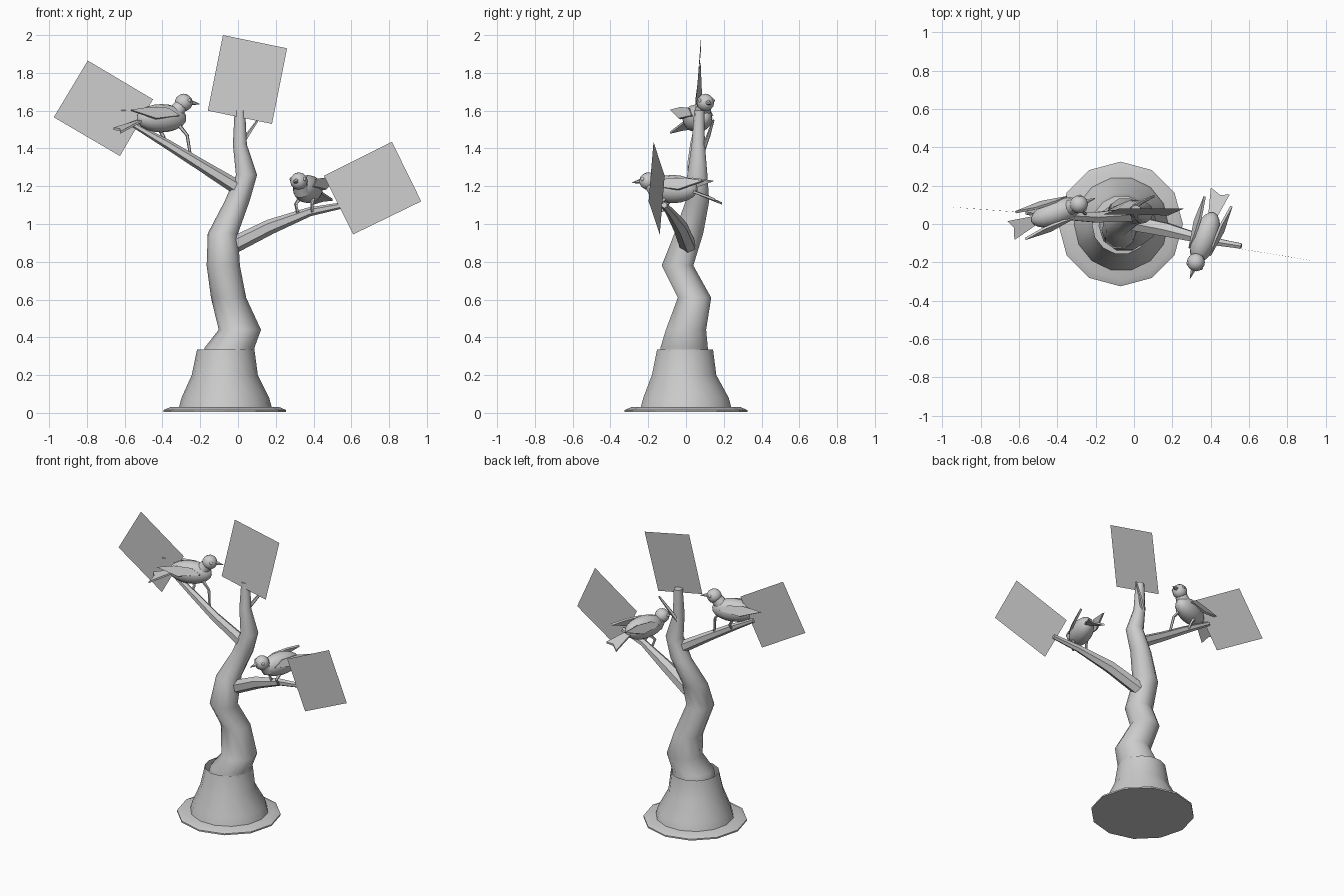
import bpy, math
from mathutils import Vector, Matrix

if "Cube" in bpy.data.objects:
    bpy.data.objects.remove(bpy.data.objects["Cube"])

grey = bpy.data.materials.new("stone grey")
grey.diffuse_color = (0.6, 0.6, 0.6, 1)
grey.use_nodes = True
grey.node_tree.nodes["Principled BSDF"].inputs["Base Color"].default_value = grey.diffuse_color


def add(name, verts, faces, matrix=None, angle=50):
    me = bpy.data.meshes.new(name)
    me.from_pydata([tuple(v) for v in verts], [], faces)
    me.materials.append(grey)
    ob = bpy.data.objects.new(name, me)
    bpy.context.collection.objects.link(ob)
    if matrix:
        me.transform(matrix)
    bpy.ops.object.select_all(action='DESELECT')
    ob.select_set(True)
    bpy.context.view_layer.objects.active = ob
    bpy.ops.object.shade_smooth_by_angle(angle=math.radians(angle))
    return ob


def tube(name, path, sides, matrix=None, caps=True, flat=False, angle=50):
    """Sweep a polygon along (x, y, z, radius) points; flat keeps rings horizontal."""
    pts = [Vector(p[:3]) for p in path]
    verts, faces, n = [], [], len(path)
    for i, p in enumerate(path):
        d = (pts[min(i + 1, n - 1)] - pts[max(i - 1, 0)]).normalized()
        if flat:
            d = Vector((0, 0, 1))
        side = d.cross(Vector((0, 1, 0))).normalized()
        up = side.cross(d)
        for k in range(sides):
            a = 2 * math.pi * k / sides
            verts.append(pts[i] + (side * math.cos(a) + up * -math.sin(a)) * p[3])
    for i in range(n - 1):
        for k in range(sides):
            a, b = i * sides + k, i * sides + (k + 1) % sides
            faces.append((a, a + sides, b + sides, b)[::-1])
    if caps:
        faces.append(tuple(range(sides))[::-1])
        faces.append(tuple(range((n - 1) * sides, n * sides)))
    return add(name, verts, faces, matrix, angle)


def ball(name, centre, radii, matrix, seg=16, rings=10):
    """Ellipsoid stretched along local x."""
    verts = [(centre[0] + radii[0], centre[1], centre[2])]
    for r in range(1, rings):
        t = math.pi * r / rings
        for k in range(seg):
            a = 2 * math.pi * k / seg
            verts.append((centre[0] + radii[0] * math.cos(t),
                          centre[1] + radii[1] * math.sin(t) * math.cos(a),
                          centre[2] + radii[2] * math.sin(t) * math.sin(a)))
    verts.append((centre[0] - radii[0], centre[1], centre[2]))
    last = len(verts) - 1
    faces = []
    for k in range(seg):
        j = (k + 1) % seg
        faces.append((0, 1 + k, 1 + j))
        for r in range(rings - 2):
            a = 1 + r * seg
            faces.append((a + k, a + seg + k, a + seg + j, a + j))
        a = 1 + (rings - 2) * seg
        faces.append((last, a + j, a + k))
    return add(name, verts, faces, matrix)


# Base plate and flared root collar
tube("base_plate", [(-.07, 0, .005, .325), (-.07, 0, .015, .325), (-.07, 0, .03, .29)],
     12, flat=True, angle=25)
tube("root_collar", [(-.067, 0, .02, .248), (-.067, 0, .08, .232), (-.07, -.01, .2, .175),
                     (-.065, -.005, .335, .152)], 14, caps=False, flat=True)

# Winding trunk
tube("trunk", [(-.05, -.01, .30, .135), (-.045, -.01, .345, .132), (.01, 0, .44, .112),
               (-.05, .045, .61, .093), (-.078, -.045, .78, .088), (-.08, .015, .95, .08),
               (-.005, .06, 1.12, .066), (.045, .06, 1.26, .056), (.01, .065, 1.42, .037),
               (.01, .07, 1.60, .028)], 10, flat=True)

# Branches and twig
tube("left_branch", [(.01, .05, 1.185, .04), (-.2, .035, 1.315, .031),
                     (-.37, .045, 1.42, .025), (-.56, .06, 1.53, .014)], 6, angle=30)
tube("right_branch", [(-.03, .01, .885, .045), (.17, -.03, .985, .04),
                      (.38, -.085, 1.065, .024), (.56, -.115, 1.10, .016)], 6, angle=30)
tube("top_twig", [(0, .09, 1.39, .014), (.05, .12, 1.47, .011), (.105, .145, 1.55, .006)], 5)

# Flat square leaf panels
panels = {
    "left_panel": [(-.795, .077, 1.865), (-.975, .09, 1.565), (-.625, .063, 1.36), (-.45, .05, 1.66)],
    "right_panel": [(.815, -.172, 1.435), (.455, -.113, 1.255), (.61, -.139, .945), (.97, -.198, 1.12)],
    "top_panel": [(-.08, .08, 2.0), (-.16, .05, 1.60), (.18, .045, 1.53), (.26, .08, 1.93)],
}
for name, corners in panels.items():
    add(name, corners, [(0, 1, 2, 3)])


def bird(tag, centre, yaw, hx, hz, feet):
    m = Matrix.Translation(centre) @ Matrix.Rotation(math.radians(yaw), 4, 'Z')
    ball(tag + "_body", (0, 0, 0), (.138, .068, .075), m)
    ball(tag + "_head", (hx, 0, hz), (.047, .047, .047), m, 12, 8)
    tube(tag + "_neck", [(hx - .05, 0, hz - .06, .045), (hx - .01, 0, hz - .01, .036)], 10, m)
    tube(tag + "_beak", [(hx + .038, 0, hz, .015), (hx + .09, 0, hz - .008, .002)], 6, m)
    # Fanned tail
    top = [(-.10, .02, 0), (-.10, -.02, 0), (-.255, -.06, -.07), (-.235, 0, -.055), (-.255, .045, -.05)]
    box = [(0, 1, 2, 3, 4), (9, 8, 7, 6, 5)] + [(i, i + 5, (i + 1) % 5 + 5, (i + 1) % 5) for i in range(5)]
    add(tag + "_tail", top + [(x, y, z - .012) for x, y, z in top], box, m)
    for s, side in ((1, "left"), (-1, "right")):
        # Folded wings held against the flanks
        outer = [(.08, .062, .015), (.02, .058, .055), (-.09, .062, .06), (-.2, .08, .045), (-.06, .085, 0)]
        wing = [(x, s * y, z) for x, y, z in outer]
        wing += [(x, s * (y - .012), z - .006) for x, y, z in outer]
        add(f"{tag}_{side}_wing", wing, box, m)
        ball(f"{tag}_{side}_eye", (hx + .018, s * .038, hz + .01), (.011, .008, .011), m, 8, 6)
    # Bent legs reaching the branch
    for i, (hip, knee, foot) in enumerate(feet):
        tube(f"{tag}_leg_{i}", [(*hip, .011), (*knee, .009), (*foot, .008)], 5, m)


bird("upper_bird", (-.405, .06, 1.56), 20, .125, .083,
     [((.09, -.03, -.04), (.13, -.04, -.09), (.14, -.06, -.19)),
      ((.0, .03, -.06), (.02, .02, -.10), (.01, -.01, -.14))])
bird("lower_bird", (.37, -.07, 1.185), -110, .138, .042,
     [((.03, .04, -.05), (.06, .045, -.08), (.04, .04, -.12)),
      ((.02, -.04, -.05), (.05, -.05, -.08), (.03, -.045, -.13))])
